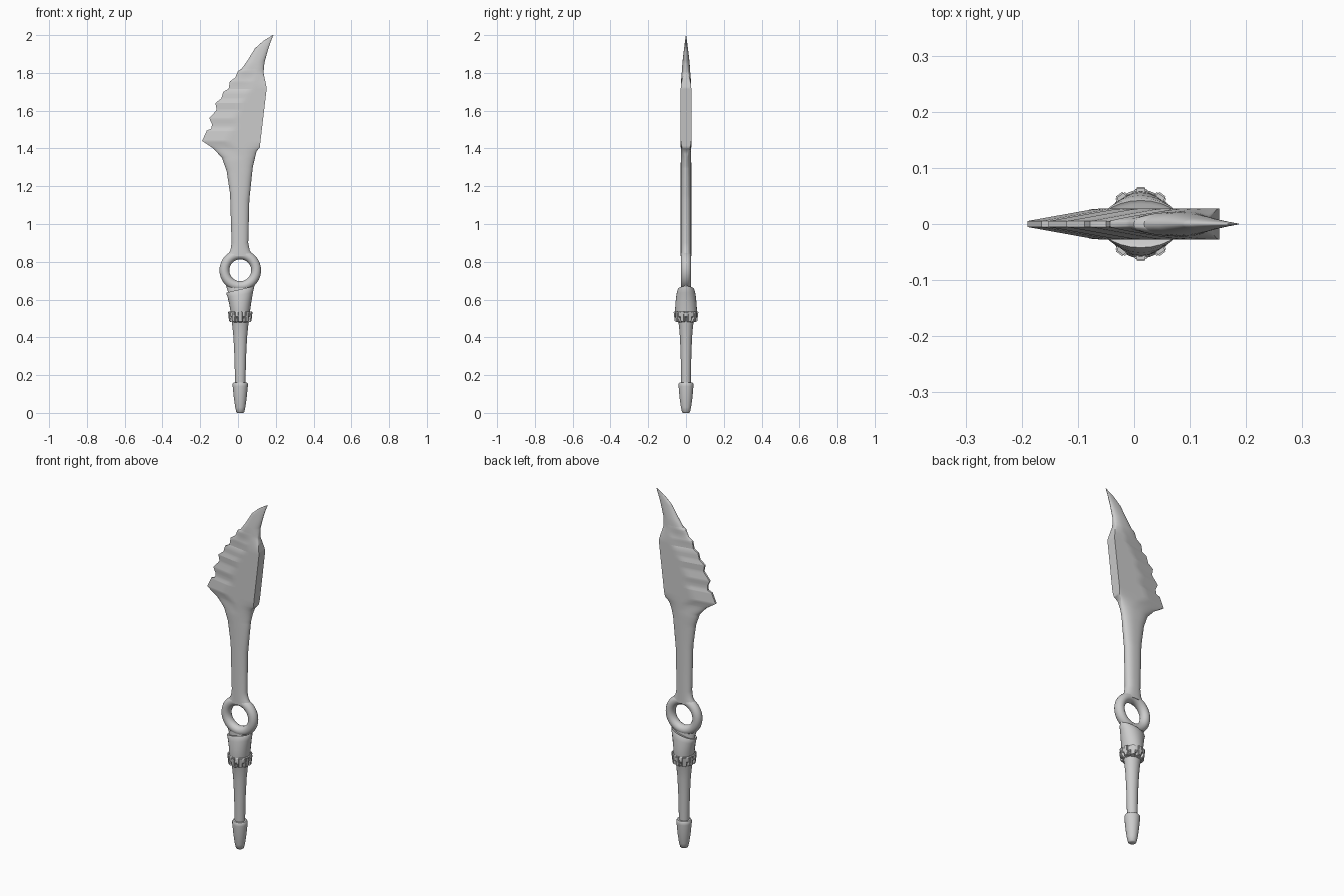
import bpy, bmesh, math
from mathutils import Matrix, Vector

cube = bpy.data.objects.get("Cube")
if cube:
    bpy.data.objects.remove(cube, do_unlink=True)

metal = bpy.data.materials.new("plain_grey_metal")
metal.use_nodes = True
metal.diffuse_color = (0.6, 0.6, 0.6, 1)
metal.node_tree.nodes["Principled BSDF"].inputs["Base Color"].default_value = (0.6, 0.6, 0.6, 1)

AXIS = 0.012  # x of the handle's centre line


def finish(bm, name, angle=40):
    bmesh.ops.recalc_face_normals(bm, faces=bm.faces)
    mesh = bpy.data.meshes.new(name)
    bm.to_mesh(mesh)
    bm.free()
    obj = bpy.data.objects.new(name, mesh)
    bpy.context.collection.objects.link(obj)
    mesh.materials.append(metal)
    bpy.ops.object.select_all(action='DESELECT')
    obj.select_set(True)
    bpy.context.view_layer.objects.active = obj
    bpy.ops.object.shade_smooth_by_angle(angle=math.radians(angle))
    return obj


def skin(loops, name, angle=40):
    """Bridge closed loops of equal length and cap both ends."""
    bm = bmesh.new()
    rings = [[bm.verts.new(p) for p in loop] for loop in loops]
    n = len(rings[0])
    for a, b in zip(rings, rings[1:]):
        for i in range(n):
            j = (i + 1) % n
            bm.faces.new((a[i], a[j], b[j], b[i]))
    bm.faces.new(rings[0][::-1])
    bm.faces.new(rings[-1])
    return finish(bm, name, angle)


def oval_loft(name, sections, segments=24, angle=40):
    """Each section is (z, half width, half depth, slope along x)."""
    loops = []
    for z, rx, ry, slope in sections:
        loop = []
        for i in range(segments):
            a = math.tau * i / segments
            x = rx * math.cos(a)
            loop.append((AXIS + x, ry * math.sin(a), z + slope * x))
        loops.append(loop)
    return skin(loops, name, angle)


def sample(points, z):
    for (z0, x0), (z1, x1) in zip(points, points[1:]):
        if z <= z1:
            return x0 + (x1 - x0) * max(0, z - z0) / (z1 - z0)
    return points[-1][1]


def ramp(a, b, v):
    t = min(1, max(0, (v - a) / (b - a)))
    return t * t * (3 - 2 * t)


# Blade and shank: scalloped cutting edge on the left, blunt spine on the right
edge = [(.83, -.062), (.86, -.04), (.9, -.034), (1.16, -.042), (1.28, -.06),
        (1.35, -.085), (1.4, -.13), (1.44, -.19), (1.495, -.165), (1.505, -.14),
        (1.53, -.138), (1.56, -.152), (1.59, -.125), (1.605, -.113), (1.64, -.12),
        (1.665, -.088), (1.7, -.078), (1.715, -.05), (1.755, -.043), (1.775, -.015),
        (1.81, 0), (1.82, .018), (1.865, .05), (1.93, .09), (1.97, .135), (2, .184)]
spine = [(.83, .085), (.86, .062), (.9, .054), (1.13, .06), (1.3, .078),
         (1.385, .098), (1.405, .115), (1.72, .152), (1.8, .135), (1.855, .14),
         (1.92, .158), (1.97, .175), (2, .187)]
heights = sorted({z for z, x in edge + spine} | {1.25 + .015 * i for i in range(50)})
COLS = 20
loops = []
for z in heights:
    left, right = sample(edge, z), sample(spine, z)
    thick = .027 * (1 - max(0, (z - 1.72) / .28) ** 1.5) + .0005
    flat = ramp(1.33, 1.44, z) * (1 - ramp(1.72, 1.86, z))
    front, back = [], []
    for i in range(COLS + 1):
        u = (1 - math.cos(math.pi * i / COLS)) / 2
        x = left + (right - left) * u
        rounded = thick * (1 - abs(2 * u - 1) ** 2.5) ** .5
        wedge = min(thick, .005 + .18 * (x - left))
        h = rounded + (wedge - rounded) * flat + .0003
        front.append((x, -h, z))
        back.append((x, h, z))
    loops.append(front + back[::-1])
skin(loops, "blade_and_shank", 35)

# Finger ring between shank and collar
ring_loops = []
bm = bmesh.new()
MAJOR, MINOR = 40, 16
for i in range(MAJOR):
    a = math.tau * i / MAJOR
    row = []
    for j in range(MINOR):
        b = math.tau * j / MINOR
        r = .084 + .026 * math.cos(b)
        row.append(bm.verts.new((AXIS + r * math.cos(a), .027 * math.sin(b),
                                 .755 + r * math.sin(a))))
    ring_loops.append(row)
for i in range(MAJOR):
    a, b = ring_loops[i], ring_loops[(i + 1) % MAJOR]
    for j in range(MINOR):
        k = (j + 1) % MINOR
        bm.faces.new((a[j], a[k], b[k], b[j]))
finish(bm, "finger_ring")

# Neck under the ring, collar with slanted top, grip and pommel
oval_loft("ring_neck", [(.6, .06, .026, 0), (.645, .066, .027, 0), (.685, .08, .022, 0)])
oval_loft("collar", [(.5, .048, .054, 0), (.54, .052, .058, 0), (.58, .058, .056, .08),
                     (.625, .067, .051, .18), (.648, .074, .046, .23),
                     (.654, .073, .042, .23), (.65, .066, .036, .23)])
oval_loft("grip", [(.15, .027, .026, 0), (.3, .031, .028, 0), (.4, .036, .032, 0),
                   (.46, .042, .037, 0), (.5, .048, .045, 0), (.52, .05, .05, 0)])
oval_loft("pommel", [(0, .016, .016, 0), (.004, .021, .021, 0), (.03, .027, .027, 0),
                     (.08, .034, .034, 0), (.14, .04, .039, 0), (.154, .04, .039, 0),
                     (.16, .036, .035, 0), (.161, .026, .025, 0)])

# Crown of ten tapered lugs hanging from a thin band
oval_loft("lug_band", [(.505, .052, .054, 0), (.51, .058, .06, 0),
                       (.532, .059, .061, 0), (.538, .053, .058, 0)])
bm = bmesh.new()
for i in range(10):
    made = bmesh.ops.create_cube(bm, size=1)["verts"]
    turn = Matrix.Rotation(math.tau * (i + .5) / 10, 3, 'Z')
    for v in made:
        outer, low = v.co.x > 0, v.co.z < 0
        r = (.06 if low else .066) if outer else .036
        half = .010 if outer else .014
        p = turn @ Vector((r, math.copysign(half, v.co.y), 0))
        v.co = (AXIS + p.x, p.y, (.478 if low else .538) + (.006 if low and outer else 0))
bmesh.ops.bevel(bm, geom=bm.edges[:], offset=.003, segments=2, affect='EDGES')
finish(bm, "crown_lugs")
